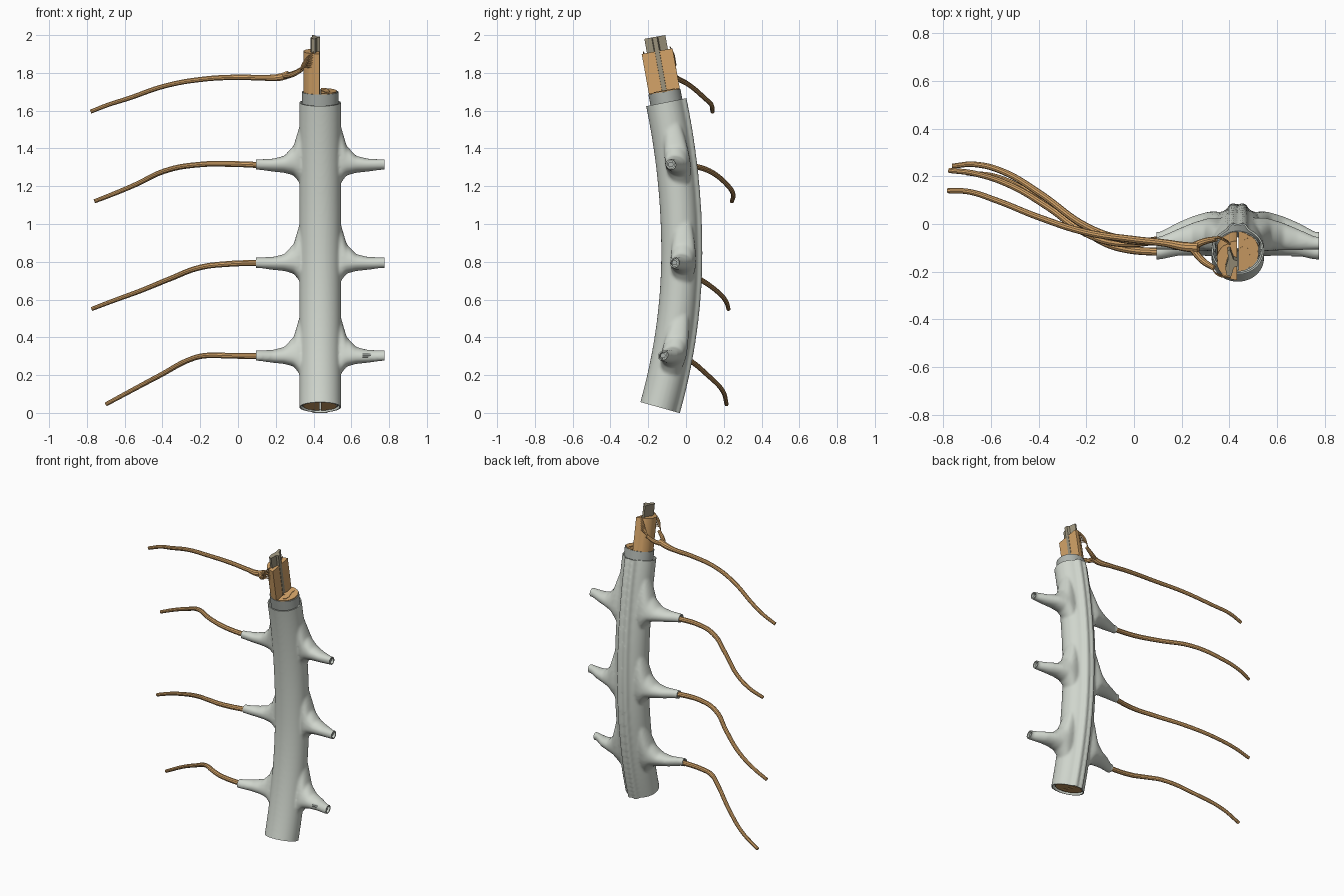
import bpy
import bmesh
from math import sin, cos, pi, exp, sqrt
from mathutils import Vector

cube = bpy.data.objects.get("Cube")
if cube:
    bpy.data.objects.remove(cube, do_unlink=True)

CX = 0.435  # cord axis offset in x


def material(name, r, g, b):
    m = bpy.data.materials.new(name)
    m.use_nodes = True
    m.diffuse_color = (r, g, b, 1)
    node = next(n for n in m.node_tree.nodes if n.type == 'BSDF_PRINCIPLED')
    node.inputs["Base Color"].default_value = (r, g, b, 1)
    return m


SHEATH = material("pale sheath", 0.63, 0.67, 0.61)
MEMBRANE = material("grey membrane", 0.42, 0.45, 0.42)
NERVE = material("tan nerve", 0.66, 0.37, 0.14)
HORN = material("olive grey core", 0.33, 0.29, 0.2)


def spine(z):
    """Depth of the curved axis at height z."""
    if z > 1.65:
        return spine(1.65) - 0.18 * (z - 1.65)
    return -0.022 - (0.17 if z < 0.85 else 0.13) * (z - 0.85) ** 2


def tangent(z):
    return Vector((0, (spine(z + 0.01) - spine(z - 0.01)) / 0.02, 1)).normalized()


def place(u, v, z):
    """Point at (u, v) in the plane across the axis at height z."""
    t = tangent(z)
    return Vector((CX + u, spine(z) + v * t.z, z - v * t.y))


def steps(a, b, n):
    return [a + (b - a) * i / n for i in range(n + 1)]


def loft(bm, rings, caps=True):
    rows = [[bm.verts.new(p) for p in ring] for ring in rings]
    n = len(rows[0])
    for a, b in zip(rows, rows[1:]):
        for i in range(n):
            bm.faces.new((a[i], a[(i + 1) % n], b[(i + 1) % n], b[i]))
    if caps:
        bm.faces.new(rows[0][::-1])
        bm.faces.new(rows[-1])


def make(name, bm, mat):
    bmesh.ops.recalc_face_normals(bm, faces=bm.faces)
    me = bpy.data.meshes.new(name)
    bm.to_mesh(me)
    bm.free()
    me.materials.append(mat)
    ob = bpy.data.objects.new(name, me)
    bpy.context.collection.objects.link(ob)
    activate(ob)
    return ob


def activate(ob):
    bpy.ops.object.select_all(action='DESELECT')
    ob.select_set(True)
    bpy.context.view_layer.objects.active = ob


def smooth():
    bpy.ops.object.shade_smooth_by_angle(angle=0.6)


def column(name, section, z0, z1, mat, n=24):
    """Sweep a cross-section up the curved axis."""
    bm = bmesh.new()
    loft(bm, [[place(u, v, z) for u, v in section] for z in steps(z0, z1, n)])
    make(name, bm, mat)
    smooth()


def tubes(name, paths, mat):
    """Round tubes; each path point is (position, radius)."""
    cu = bpy.data.curves.new(name, 'CURVE')
    cu.dimensions = '3D'
    cu.bevel_depth = 1
    cu.bevel_resolution = 3
    cu.use_fill_caps = True
    for path in paths:
        s = cu.splines.new('BEZIER')
        s.resolution_u = 8
        s.bezier_points.add(len(path) - 1)
        for bp, (co, r) in zip(s.bezier_points, path):
            bp.co = co
            bp.radius = r
            bp.handle_left_type = bp.handle_right_type = 'AUTO'
    cu.materials.append(mat)
    ob = bpy.data.objects.new(name, cu)
    bpy.context.collection.objects.link(ob)
    activate(ob)
    bpy.ops.object.convert(target='MESH')
    smooth()


def ellipse(ru, rv, n=48, cu=0, cv=0):
    return [(cu + ru * cos(2 * pi * i / n), cv + rv * sin(2 * pi * i / n)) for i in range(n)]


# Outer sheath: trunk, twin rear ridges and flared sleeves fused together
SLEEVES = ((1.315, -0.08), (0.795, -0.06), (0.303, -0.122))
# distance out, top, bottom, front and rear edges of the flare
FLARE = ((0.05, 0.3, -0.14, -0.05, 0.07), (0.095, 0.26, -0.12, -0.055, 0.075),
         (0.115, 0.185, -0.09, -0.06, 0.075), (0.14, 0.1, -0.058, -0.06, 0.07),
         (0.19, 0.046, -0.044, -0.06, 0.055), (0.25, 0.031, -0.038, -0.06, 0.03))
bm = bmesh.new()
trunk = [ellipse(0.11, 0.101, cv=-0.008)] + [ellipse(0.022, 0.024, 16, s * 0.02, 0.086) for s in (-1, 1)]
for section in trunk:
    loft(bm, [[place(u, v, z) for u, v in section] for z in steps(-0.06, 1.74, 40)])
for zc, yc in SLEEVES:
    tip = yc - spine(zc)
    ends = [(d, 0.028, -0.028, tip - 0.027, tip + 0.027) for d in (0.325, 0.37)]
    for side in (-1, 1):
        rings = []
        for d, top, low, front, rear in list(FLARE) + ends:
            ring = []
            for c, s in ellipse(1, 1, 32):
                z = zc + (top if s > 0 else -low) * s
                y = spine(z) + (front + rear) / 2 + (rear - front) / 2 * c
                ring.append((CX + side * d, y, z))
            rings.append(ring)
        loft(bm, rings)
sheath = make("outer_sheath", bm, SHEATH)
mod = sheath.modifiers.new("fuse", 'REMESH')
mod.mode = 'VOXEL'
mod.voxel_size = 0.008
bpy.ops.object.modifier_apply(modifier="fuse")
mod = sheath.modifiers.new("soften", 'SMOOTH')
mod.factor = 0.5
mod.iterations = 6
bpy.ops.object.modifier_apply(modifier="soften")

# Trim trunk and sleeve ends open, then give the wall thickness
bm = bmesh.new()
bm.from_mesh(sheath.data)
cuts = [(place(0, 0, 1.645), tangent(1.645)), (place(0, 0, 0.028), -tangent(0.028))]
cuts += [(Vector((CX + s * 0.34, 0, 0)), Vector((s, 0, 0))) for s in (-1, 1)]
for co, no in cuts:
    bmesh.ops.bisect_plane(bm, geom=bm.verts[:] + bm.edges[:] + bm.faces[:],
                           plane_co=co, plane_no=no, clear_outer=True)
bm.to_mesh(sheath.data)
bm.free()
mod = sheath.modifiers.new("wall", 'SOLIDIFY')
mod.thickness = 0.007
mod.offset = -1
bpy.ops.object.modifier_apply(modifier="wall")
smooth()

# Inner membrane tube
bm = bmesh.new()
outer, inner = ellipse(0.096, 0.086), ellipse(0.091, 0.081)
path = [(outer, z) for z in steps(0.04, 1.7, 24)] + [(inner, z) for z in steps(1.7, 0.04, 24)]
path.append(path[0])
loft(bm, [[place(u, v, z) for u, v in sec] for sec, z in path], caps=False)
bmesh.ops.remove_doubles(bm, verts=bm.verts, dist=0.00001)
make("inner_membrane", bm, MEMBRANE)
smooth()


# Split cord: one half cut short, the other standing taller
def half_cord(side):
    pts = []
    for a in steps(-pi / 2, pi / 2, 28):
        r = 1 - 0.05 * exp(-(a / 0.1) ** 2) - 0.05 * exp(-((abs(a) - 1.05) / 0.1) ** 2)
        pts.append((side * (0.004 + 0.085 * r * cos(a)), 0.083 * r * sin(a)))
    return pts


HORN_SHAPE = ((0.002, 0.012), (0.018, 0.018), (0.032, 0.058), (0.044, 0.056), (0.04, 0.02),
              (0.052, -0.02), (0.046, -0.05), (0.028, -0.055), (0.016, -0.016), (0.002, -0.012))
for side, label, top in ((-1, "right", 1.915), (1, "left", 1.705)):
    column(label + "_cord_half", half_cord(side), 0.035, top, NERVE)
horn = [(-u, v) for u, v in HORN_SHAPE]
column("right_cord_core", horn, 1.69, 1.99, HORN, 6)
column("left_cord_core", HORN_SHAPE, 1.69, 1.708, NERVE, 1)

# Long side nerves
NERVE_1 = ((0.27, -0.098, 1.792), (0.22, -0.096, 1.777), (0.13, -0.08, 1.774), (0, -0.065, 1.777),
           (-0.2, -0.035, 1.765), (-0.39, 0.025, 1.73), (-0.58, 0.1, 1.665), (-0.69, 0.135, 1.63),
           (-0.78, 0.14, 1.595))
NERVE_2 = ((0.16, -0.075, 1.31), (-0.05, -0.063, 1.318), (-0.2, -0.01, 1.315), (-0.39, 0.125, 1.28),
           (-0.55, 0.22, 1.205), (-0.67, 0.25, 1.155), (-0.76, 0.243, 1.12))
NERVE_3 = ((0.16, -0.06, 0.795), (-0.06, -0.08, 0.788), (-0.2, -0.04, 0.77), (-0.36, 0.07, 0.71),
           (-0.52, 0.163, 0.645), (-0.67, 0.212, 0.59), (-0.775, 0.225, 0.55))
NERVE_4 = ((0.16, -0.12, 0.3), (-0.06, -0.1, 0.303), (-0.15, -0.065, 0.305), (-0.24, 0, 0.288),
           (-0.42, 0.12, 0.195), (-0.57, 0.195, 0.115), (-0.7, 0.215, 0.045))
for i, pts in enumerate((NERVE_1, NERVE_2, NERVE_3, NERVE_4)):
    radii = steps(0.017, 0.011, len(pts) - 1)
    if i == 0:
        radii[0], radii[1] = 0.021, 0.02
    tubes("side_nerve_%d" % (i + 1), [list(zip(pts, radii))], NERVE)

# Nerve plugs inside the open left sleeves
tubes("sleeve_plugs", [[((0.66, y, z), 0.014), ((0.762, y, z), 0.014)] for z, y in SLEEVES], MEMBRANE)

# Front and rear roots joining the top nerve, with fanned rootlets
roots, rootlets = [], []
for edge, end in ((0.066, Vector((0.345, -0.062, 1.825))), (-0.066, Vector((0.335, -0.185, 1.815)))):
    start = Vector((0.24, -0.097, 1.783))
    mid = (start + end) / 2 + Vector((0, (end.y + 0.1) * 0.15, -0.008))
    roots.append([(start, 0.016), (mid, 0.014), (end, 0.011)])
    for k, z in enumerate(steps(1.82, 1.905, 6)):
        tip = place(-0.045 + 0.002 * k, edge * 1.08, z + 0.02)
        bend = end.lerp(tip, 0.5) + Vector((-0.012, 0.012 if edge > 0 else -0.012, 0.008))
        rootlets.append([(end + Vector((-0.01, 0, -0.003)), 0.003), (bend, 0.003), (tip, 0.003)])
tubes("nerve_roots", roots, NERVE)
tubes("rootlets", rootlets, NERVE)
